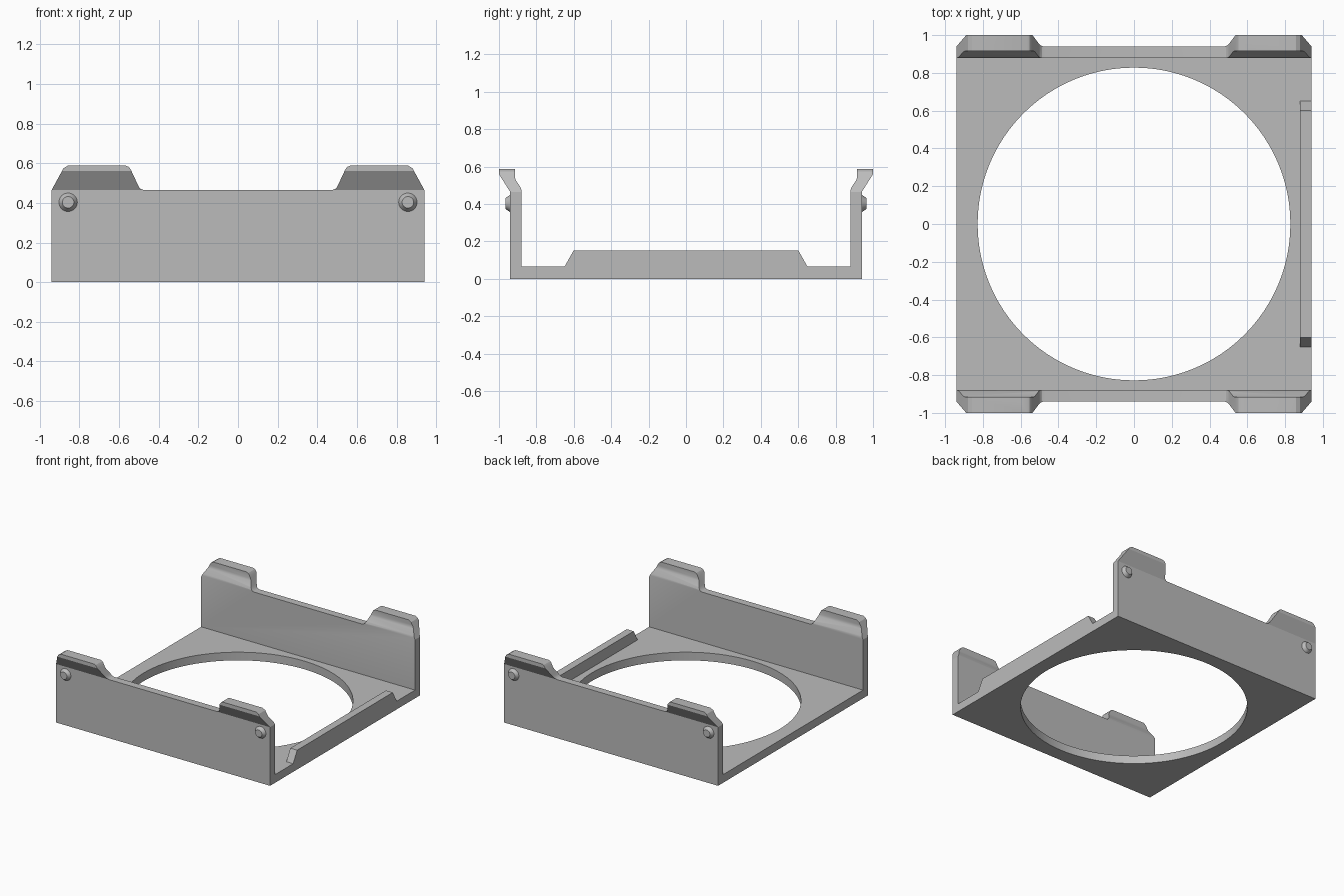
import bpy
import bmesh
import math
from mathutils import Vector, Matrix

cube = bpy.data.objects.get("Cube")
if cube:
    bpy.data.objects.remove(cube, do_unlink=True)

# Single grey plastic
grey = bpy.data.materials.new("grey plastic")
grey.use_nodes = True
grey.diffuse_color = (0.5, 0.5, 0.5, 1)
grey.node_tree.nodes["Principled BSDF"].inputs["Base Color"].default_value = (0.5, 0.5, 0.5, 1)

HALF = 0.94      # half width of the frame
INNER = 0.88     # inner face of the walls and rail
FLOOR = 0.065    # floor thickness
RIM = 0.465      # wall height between the tabs
TOP = 0.588      # tab height


def add_object(name, bm):
    bmesh.ops.recalc_face_normals(bm, faces=bm.faces)
    mesh = bpy.data.meshes.new(name)
    bm.to_mesh(mesh)
    bm.free()
    mesh.materials.append(grey)
    obj = bpy.data.objects.new(name, mesh)
    bpy.context.collection.objects.link(obj)
    return obj


def prism(name, points, axis, start, end):
    """Extrude a 2D outline along x (points are y, z) or y (points are x, z)."""
    bm = bmesh.new()
    if axis == "x":
        verts = [bm.verts.new((start, a, b)) for a, b in points]
        move = Vector((end - start, 0, 0))
    else:
        verts = [bm.verts.new((a, start, b)) for a, b in points]
        move = Vector((0, end - start, 0))
    face = bm.faces.new(verts)
    grown = bmesh.ops.extrude_face_region(bm, geom=[face])["geom"]
    bmesh.ops.translate(bm, vec=move, verts=[v for v in grown if isinstance(v, bmesh.types.BMVert)])
    return add_object(name, bm)


def mirrored(half):
    return half + [(-a, b) for a, b in reversed(half)]


def cone(name, r1, r2, depth, segments, matrix):
    bm = bmesh.new()
    bmesh.ops.create_cone(bm, cap_ends=True, segments=segments, radius1=r1,
                          radius2=r2, depth=depth, matrix=matrix)
    return add_object(name, bm)


def smooth(obj):
    bpy.ops.object.select_all(action="DESELECT")
    obj.select_set(True)
    bpy.context.view_layer.objects.active = obj
    bpy.ops.object.shade_smooth_by_angle(angle=math.radians(25))


def cut(obj, tool, operation):
    mod = obj.modifiers.new(operation.lower(), "BOOLEAN")
    mod.operation = operation
    mod.solver = "EXACT"
    mod.object = tool
    bpy.context.view_layer.objects.active = obj
    bpy.ops.object.modifier_apply(modifier=mod.name)
    bpy.data.objects.remove(tool, do_unlink=True)


# Tray cross-section: floor, walls and outward-bent tabs in one profile
section = mirrored([
    (HALF, 0), (HALF, RIM), (1.0, 0.56), (1.0, TOP), (0.915, TOP), (0.915, 0.545),
    (0.911, 0.53), (0.885, 0.49), (INNER, 0.475), (INNER, FLOOR)])
frame = prism("frame", section, "x", -1.0, 1.0)

# Front silhouette trims the walls down between the corner tabs
silhouette = mirrored([
    (HALF, -0.1), (HALF, RIM), (0.89, 0.557), (0.88, 0.575), (0.858, TOP),
    (0.567, TOP), (0.552, 0.582), (0.542, 0.57), (0.507, 0.495), (0.497, 0.476),
    (0.487, 0.468), (0.473, RIM)])
cut(frame, prism("tab_outline", silhouette, "y", -1.2, 1.2), "INTERSECT")

# Large round opening in the floor
cut(frame, cone("opening_cutter", 0.828, 0.828, 0.3, 96, Matrix()), "DIFFERENCE")
smooth(frame)

# Low rail with sloped ends along the left edge
rail = mirrored([(0.65, FLOOR - 0.01), (0.65, FLOOR), (0.6, 0.153)])
prism("side_rail", rail, "x", INNER, HALF)

# Tapered locating bumps near the wall ends
for side, x in (("right", -0.857), ("left", 0.857)):
    for end, y in (("front", -1), ("back", 1)):
        place = Matrix.Translation((x, y * 0.95, 0.403)) @ Matrix.Rotation(-y * math.pi / 2, 4, "X")
        smooth(cone(f"{end}_{side}_bump", 0.05, 0.029, 0.03, 32, place))
